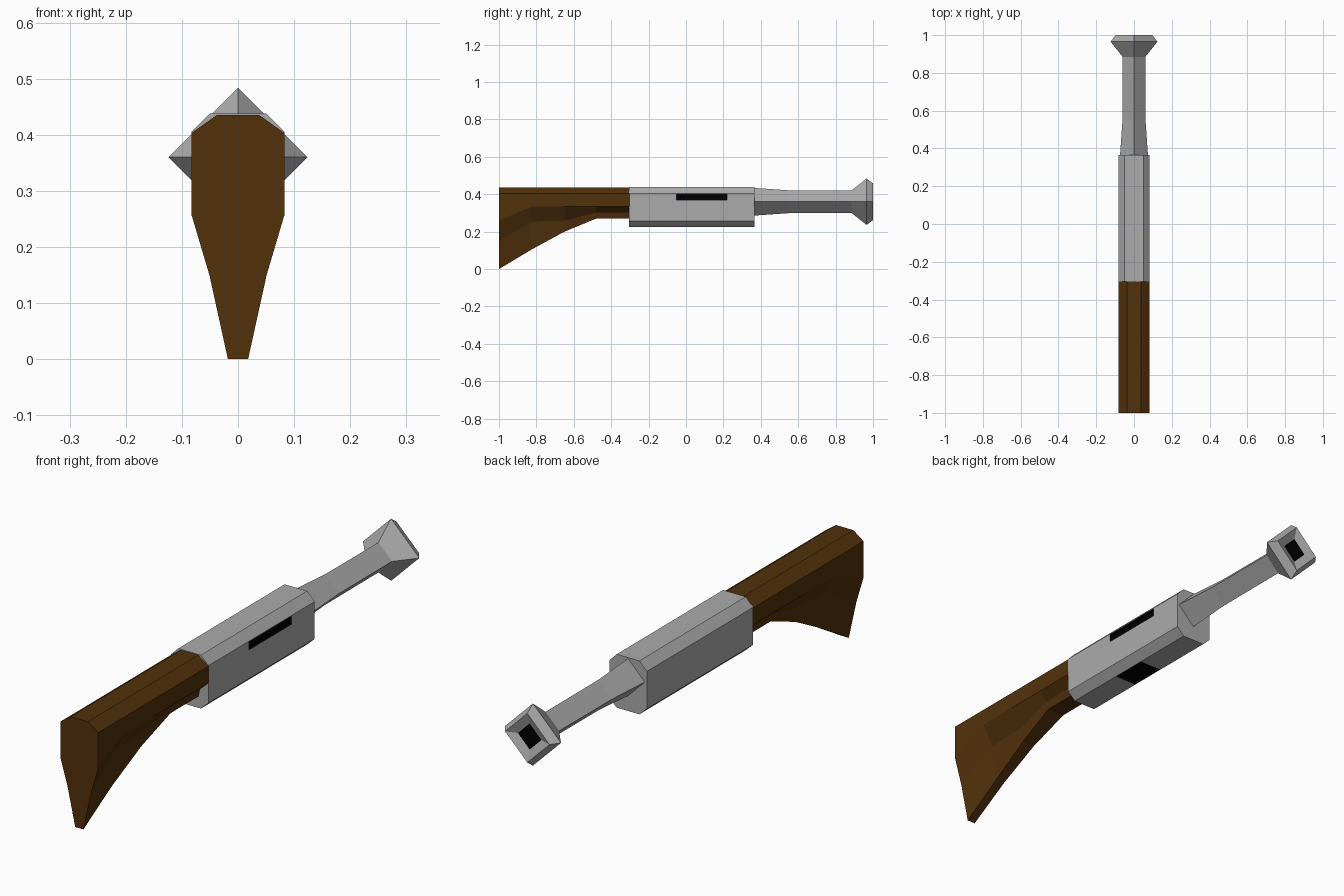
import bpy, bmesh
from math import cos, sin, pi

if "Cube" in bpy.data.objects:
    bpy.data.objects.remove(bpy.data.objects["Cube"])


def material(name, rgb):
    m = bpy.data.materials.new(name)
    m.diffuse_color = (*rgb, 1)
    m.use_nodes = True
    m.node_tree.nodes["Principled BSDF"].inputs["Base Color"].default_value = m.diffuse_color
    return m


wood = material("wood", (0.086, 0.031, 0.0037))
black = material("black", (0.0, 0.0, 0.0))
grey = material("steel", (0.41, 0.41, 0.41))


def loft(name, rings, mats, dark_cap=False):
    """Skin equal-sized (x, y, z) rings; a dark end cap uses mats[1]."""
    bm = bmesh.new()
    loops = [[bm.verts.new(p) for p in ring] for ring in rings]
    n = len(loops[0])
    bm.faces.new(loops[0])
    for a, b in zip(loops, loops[1:]):
        for i in range(n):
            bm.faces.new((a[i], a[(i + 1) % n], b[(i + 1) % n], b[i]))
    cap = bm.faces.new(loops[-1])
    cap.material_index = int(dark_cap)
    bmesh.ops.recalc_face_normals(bm, faces=bm.faces)
    me = bpy.data.meshes.new(name)
    bm.to_mesh(me)
    bm.free()
    for m in mats:
        me.materials.append(m)
    ob = bpy.data.objects.new(name, me)
    bpy.context.collection.objects.link(ob)
    return ob


def mirrored(half, y):
    """Full section from its right half, listed top to bottom."""
    return [(x, y, z) for x, z in half] + [(-x, y, z) for x, z in reversed(half)]


# Stock: y, lower side edge z, fin shoulder (x, z), bottom edge (x, z)
stations = [
    (-1.0, 0.258, (0.051, 0.15), (0.018, 0.0)),
    (-0.825, 0.335, (0.037, 0.255), (0.020, 0.105)),
    (-0.65, 0.335, (0.036, 0.258), (0.028, 0.20)),
    (-0.48, 0.335, (0.046, 0.302), (0.038, 0.27)),
    (-0.30, 0.335, (0.046, 0.302), (0.038, 0.27)),
]
loft("stock", [mirrored([(0.038, 0.435), (0.083, 0.403), (0.083, edge), mid, low], y)
               for y, edge, mid, low in stations], [wood])

# Receiver: chamfered box
section = [(0.05, 0.438), (0.083, 0.405), (0.083, 0.256), (0.05, 0.225)]
receiver = loft("receiver", [mirrored(section, y) for y in (-0.305, 0.365)], [grey])


# Barrel: four-sided tube with flared muzzle and dark, slightly sunken bore
def diamond(y, r):
    return [(r * cos(i * pi / 2), y, 0.36 + r * sin(i * pi / 2)) for i in range(4)]


barrel = [(0.35, 0.075), (0.55, 0.061), (0.885, 0.06), (0.965, 0.124),
          (1.0, 0.098), (0.985, 0.052)]
loft("barrel", [diamond(y, r) for y, r in barrel], [grey, black], dark_cap=True)


# Dark ejection port (right side) and loading port (underside)
def port(name, lo, hi):
    rings = [[(lo[0], y, lo[2]), (hi[0], y, lo[2]), (hi[0], y, hi[2]), (lo[0], y, hi[2])]
             for y in (lo[1], hi[1])]
    cutter = loft(name, rings, [black])
    cutter.hide_render = True
    cutter.hide_viewport = True
    mod = receiver.modifiers.new(name, 'BOOLEAN')
    mod.operation = 'DIFFERENCE'
    mod.solver = 'EXACT'
    mod.material_mode = 'TRANSFER'
    mod.object = cutter


port("ejection_port_cutter", (0.073, -0.05, 0.37), (0.12, 0.22, 0.402))
port("loading_port_cutter", (-0.048, -0.05, 0.18), (0.048, 0.1, 0.235))
